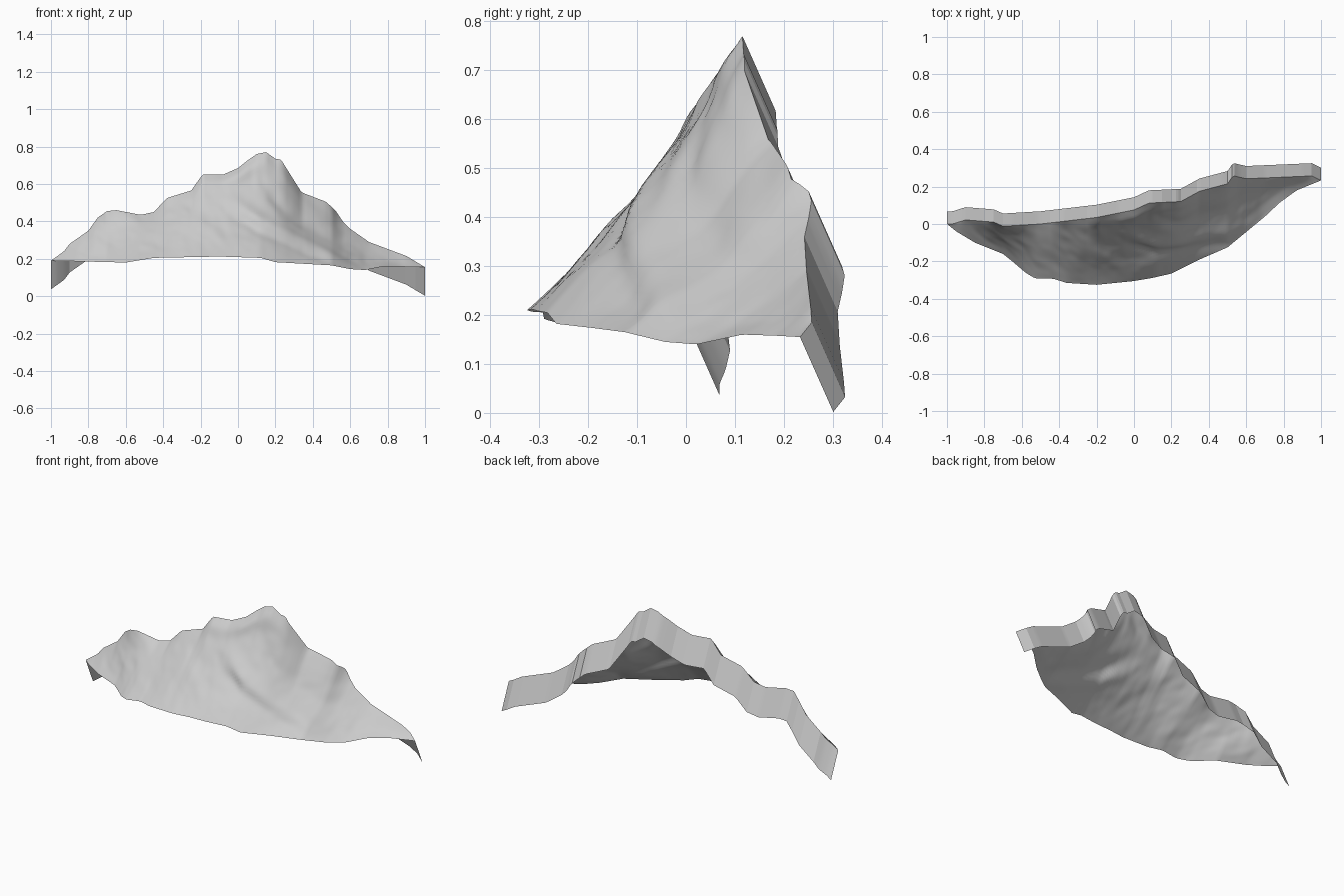
import bpy, bmesh, math
from mathutils import Vector, noise

if "Cube" in bpy.data.objects:
    bpy.data.objects.remove(bpy.data.objects["Cube"])

# Ridge height, ridge depth and foot outline as (x, value) profiles
RIDGE_Z = [(-1, .19), (-.93, .24), (-.9, .28), (-.8, .35), (-.75, .42), (-.7, .455), (-.65, .46),
           (-.52, .435), (-.45, .45), (-.38, .525), (-.25, .565), (-.19, .65), (-.08, .65),
           (0, .685), (.05, .725), (.1, .76), (.15, .77), (.2, .735), (.23, .73), (.28, .65),
           (.34, .555), (.47, .505), (.52, .46), (.56, .40), (.6, .36), (.7, .29), (.9, .215), (1, .155)]
RIDGE_Y = [(-1, 0), (-.97, 0), (-.9, .022), (-.75, .01), (-.7, -.012), (-.5, 0), (-.2, .035),
           (0, .075), (.08, .112), (.25, .12), (.35, .175), (.5, .215), (.53, .258), (.6, .242),
           (.95, .257), (1, .233)]
FOOT_Y = [(-1, 0), (-.95, -.04), (-.85, -.1), (-.7, -.16), (-.65, -.2), (-.58, -.26), (-.53, -.29),
          (-.43, -.293), (-.36, -.315), (-.2, -.325), (0, -.305), (.1, -.288), (.2, -.265), (.35, -.19),
          (.5, -.125), (.7, .04), (.78, .115), (.87, .18), (1, .233)]
FOOT_Z = [(-1, .19), (-.6, .18), (-.45, .205), (-.1, .212), (.12, .205), (.2, .182), (.5, .165),
          (.6, .145), (.68, .14), (.78, .16), (1, .155)]
# Forward swell (positive) or hollow (negative) of the slope's middle
SWELL = [(-1, 0), (-.75, -.01), (-.5, -.005), (-.3, 0), (-.1, -.015), (.1, -.022), (.4, -.02), (.7, -.01), (1, 0)]
SKIRT = Vector((0, .068, -.153))
NX, NV = 160, 36


def sample(profile, x):
    for (x0, a), (x1, b) in zip(profile, profile[1:]):
        if x <= x1:
            return a + (b - a) * (x - x0) / (x1 - x0)
    return profile[-1][1]


def smoothed(profile, x):
    r = min(.14, 1 - abs(x))
    return sum(sample(profile, x + r * k / 4) for k in range(-4, 5)) / 9


def bump(d, width):
    return math.exp(-(d / width) ** 2)


def clamp(t):
    return max(0, min(1, t))


def relief(x, z):
    # Diagonal spur with a gully under it
    along = clamp((x + .1) / .15) * clamp((.65 - x) / .12)
    d = (z - (.48 - .52 * (x + .05))) * .89
    h = along * (.012 * bump(d - .025, .03) - .012 * bump(d + .025, .03))
    # Curved valley running down beside the summit
    d = (z - (.25 + .42 * math.exp(-(x - .1) / .25))) * .75
    h -= .012 * bump(d, .035) * clamp((x - .1) / .1) * clamp((.7 - x) / .15)
    # Weathered rock texture
    p = Vector((x * 4 + z * 2, z * 5, 3.7))
    return h + .009 * noise.noise(p) + .006 * noise.noise(p * 2.3) + .003 * noise.noise(p * 5)


def column(x):
    top = Vector((x, sample(RIDGE_Y, x), sample(RIDGE_Z, x)))
    foot = Vector((x, sample(FOOT_Y, x), sample(FOOT_Z, x)))
    span = (top - foot).length
    # Broad slope follows a smoothed ridge; the jagged crest only bends the upper edge
    rise = smoothed(RIDGE_Z, x) - foot.z
    run = smoothed(RIDGE_Y, x) - foot.y
    reach = min(1.25, (top.z - foot.z) / rise) if rise > .02 else 1
    crest = top.y - (foot.y + run * reach)
    normal = Vector((0, -rise, run))
    if normal.length > 1e-6:
        normal.normalize()
    points = []
    for j in range(NV + 1):
        v = j / NV
        p = foot.lerp(top, v)
        p.y = foot.y + run * reach * v + crest * v ** 3
        if 0 < j < NV:
            fade = math.sin(math.pi * v) ** .6 * min(1, span / .25)
            swell = sample(SWELL, x) * math.sin(math.pi * v)
            # Rounded brow just below the summit crest
            brow = .015 * bump(v - .9, .07) * bump(x - .03, .2)
            p += normal * (relief(x, p.z) * fade + swell + brow)
        points.append(p)
    return points


def make_object(name, columns, angle):
    bm = bmesh.new()
    grid = [[bm.verts.new(p) for p in col] for col in columns]
    for a, b in zip(grid, grid[1:]):
        for i in range(len(a) - 1):
            bm.faces.new((a[i], b[i], b[i + 1], a[i + 1]))
    bmesh.ops.remove_doubles(bm, verts=bm.verts, dist=1e-5)
    mesh = bpy.data.meshes.new(name)
    bm.to_mesh(mesh)
    bm.free()
    obj = bpy.data.objects.new(name, mesh)
    bpy.context.collection.objects.link(obj)
    bpy.ops.object.select_all(action='DESELECT')
    obj.select_set(True)
    bpy.context.view_layer.objects.active = obj
    bpy.ops.object.shade_smooth_by_angle(angle=math.radians(angle))
    return obj


# Mountain face: open sheet from the foot up to the ridge
columns = [column(-1 + 2 * i / NX) for i in range(NX + 1)]
make_object("mountain_face", columns, 40)

# Back skirt: slanted strip hanging behind the ridge line
make_object("back_skirt", [[c[-1] + SKIRT, c[-1]][::-1] for c in columns], 10)
